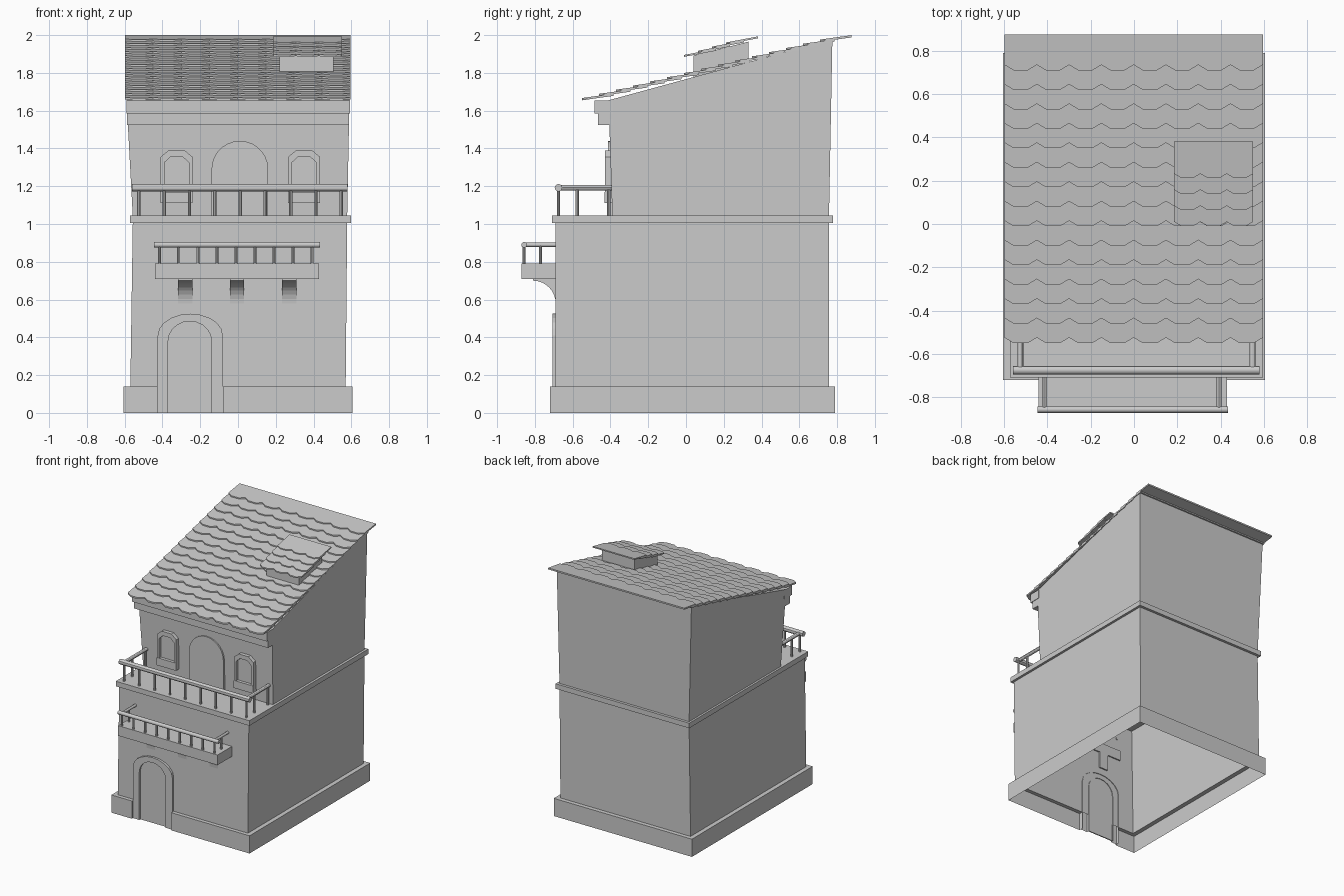
import bpy, math
from mathutils import Vector

if "Cube" in bpy.data.objects:
    bpy.data.objects.remove(bpy.data.objects["Cube"])


def mesh(name, verts, faces):
    me = bpy.data.meshes.new(name)
    me.from_pydata([tuple(v) for v in verts], [], faces)
    me.update()
    ob = bpy.data.objects.new(name, me)
    bpy.context.collection.objects.link(ob)
    return ob


def box(name, x0, x1, y0, y1, z0, z1):
    return prism_x(name, [(y0, z0), (y1, z0), (y1, z1), (y0, z1)], x0, x1)


def prism_x(name, yz, x0, x1):
    # y-z profile swept along x
    n = len(yz)
    v = [(x0, y, z) for y, z in yz] + [(x1, y, z) for y, z in yz]
    f = [(i, (i + 1) % n, n + (i + 1) % n, n + i) for i in range(n)]
    f += [tuple(range(n))[::-1], tuple(range(n, 2 * n))]
    return mesh(name, v, f)


def rod(name, a, b, r, sides=10):
    a, b = Vector(a), Vector(b)
    bpy.ops.mesh.primitive_cylinder_add(vertices=sides, radius=r, depth=(b - a).length, location=(a + b) / 2)
    ob = bpy.context.object
    ob.name = name
    ob.rotation_euler = (b - a).to_track_quat('Z', 'Y').to_euler()
    bpy.ops.object.shade_smooth_by_angle()
    return ob


def arch(x0, x1, z0, spring, top, n):
    # arched outline from lower right, over the top, to lower left
    c, r = (x0 + x1) / 2, (x1 - x0) / 2
    arc = [(c + r * math.cos(math.pi * i / n), spring + (top - spring) * math.sin(math.pi * i / n))
           for i in range(n + 1)]
    return [(x1, z0)] + arc + [(x0, z0)]


def panel(name, pts, y0, y1):
    # filled outline, front at y0
    n = len(pts)
    v = [(x, y0, z) for x, z in pts] + [(x, y1, z) for x, z in pts]
    f = [tuple(range(n))[::-1]]
    f += [(i, (i + 1) % n, n + (i + 1) % n, n + i) for i in range(n)]
    return mesh(name, v, f)


def frame(name, outer, inner, y0, y1, closed):
    # band between two outlines with outer and inner returns
    n = len(outer)
    v = [(x, y, z) for pts, y in ((outer, y1), (outer, y0), (inner, y0), (inner, y1)) for x, z in pts]
    f = []
    for i in range(n if closed else n - 1):
        j = (i + 1) % n
        f += [(k * n + i, k * n + j, (k + 1) * n + j, (k + 1) * n + i) for k in range(3)]
    return mesh(name, v, f)


def tile_roof(name, x0, x1, cols, y0, z0, rows, dy, dz, length, slope, thick, nose):
    w = (x1 - x0) / cols
    v, f = [], []
    shape = [(0, nose), (0.28, 0), (0.72, 0), (1, nose), (1, length), (0, length)]
    for r in range(rows):
        for c in range(cols):
            b = len(v)
            for t in (0, thick):
                v += [(x0 + (c + u) * w, y0 + r * dy + d, z0 + r * dz + d * slope + t) for u, d in shape]
            f += [tuple(b + i for i in range(5, -1, -1)), tuple(b + 6 + i for i in range(6))]
            f += [(b + i, b + (i + 1) % 6, b + 6 + (i + 1) % 6, b + 6 + i) for i in range(6)]
    return mesh(name, v, f)


def railing(name, xs, x0, x1, yf, ypost, yw, zb, zt, r, rs, rp):
    rod(name + "_front_rail", (x0, yf, zt), (x1, yf, zt), r, 12)
    for x in xs:
        rod(name + "_baluster", (x, yf, zb), (x, yf, zt), rp, 8)
    for x in (xs[0], xs[-1]):
        rod(name + "_side_rail", (x, yf, zt), (x, yw, zt), rs, 12)
        for y in ypost:
            rod(name + "_side_baluster", (x, y, zb), (x, y, zt), rp, 8)


# Plinth: outer skin and top ledge, open at the doorway and underneath
outer = [(-0.08, -0.69), (-0.08, -0.72), (0.605, -0.72), (0.605, 0.79),
         (-0.605, 0.79), (-0.605, -0.72), (-0.425, -0.72), (-0.425, -0.69)]
inner = [(-0.57, -0.69), (-0.57, 0.757), (0.57, 0.757), (0.57, -0.69)]
n = len(outer)
mesh("plinth", [(x, y, 0) for x, y in outer] + [(x, y, 0.14) for x, y in outer + inner],
     [(i, i + 1, n + i + 1, n + i) for i in range(n - 1)]
     + [(8, 9, 10, 19), (10, 11, 18, 19), (11, 12, 17, 18), (12, 13, 16, 17), (13, 14, 15, 16)])

# Ground storey walls
ring = [(0, 1, 5, 4), (1, 2, 6, 5), (2, 3, 7, 6), (3, 0, 4, 7)]
mesh("lower_walls",
     [(-0.57, -0.69, 0.14), (0.57, -0.69, 0.14), (0.57, 0.757, 0.14), (-0.57, 0.757, 0.14),
      (-0.557, -0.69, 1.01), (0.578, -0.69, 1.01), (0.578, 0.757, 1.01), (-0.557, 0.757, 1.01)], ring)

# Terrace slab
box("terrace_slab", -0.573, 0.597, -0.71, 0.778, 1.005, 1.045)

# Upper storey walls with sloping top
mesh("upper_walls",
     [(-0.557, -0.39, 1.04), (0.578, -0.39, 1.04), (0.578, 0.757, 1.04), (-0.557, 0.757, 1.04),
      (-0.59, -0.41, 1.655), (0.59, -0.41, 1.655), (0.59, 0.775, 1.978), (-0.59, 0.775, 1.978)],
     ring + [(4, 5, 6, 7)])

# Stepped cornice
box("cornice_lower", -0.587, 0.588, -0.465, -0.39, 1.525, 1.585)
box("cornice_upper", -0.59, 0.592, -0.485, -0.39, 1.585, 1.655)

# Tiled roof
tile_roof("roof_tiles", -0.598, 0.595, 8, -0.55, 1.655, 15, 0.09, 0.0221, 0.165, 0.14, 0.012, 0.025)

# Roof hatch with its own tiles
prism_x("roof_hatch", [(0.04, 1.77), (0.33, 1.84), (0.33, 1.965), (0.04, 1.892)], 0.22, 0.505)
tile_roof("hatch_tiles", 0.185, 0.55, 3, -0.01, 1.885, 4, 0.074, 0.022, 0.169, 0.19, 0.01, 0.02)

# Front door with arched surround
door_in = arch(-0.37, -0.14, 0, 0.38, 0.485, 10)
frame("door_surround", arch(-0.425, -0.08, 0, 0.41, 0.525, 10), door_in, -0.707, -0.685, False)
panel("front_door", door_in, -0.693, -0.685)

# Terrace door
panel("terrace_door", arch(-0.14, 0.16, 1.045, 1.29, 1.44, 14), -0.412, -0.39)

# Upper windows with frames and sills
for c in (-0.325, 0.35):
    glass = arch(c - 0.065, c + 0.065, 1.15, 1.325, 1.36, 3)
    frame("window_frame", arch(c - 0.085, c + 0.085, 1.11, 1.355, 1.395, 3), glass, -0.43, -0.39, True)
    panel("window_pane", glass, -0.408, -0.39)
    box("window_sill", c - 0.085, c + 0.085, -0.432, -0.39, 1.11, 1.17)

# Terrace railing
railing("terrace", [-0.525 + i * 0.134 for i in range(9)], -0.56, 0.58,
        -0.675, (-0.575, -0.41), -0.39, 1.04, 1.192, 0.02, 0.014, 0.009)

# Lower balcony, railing and coved brackets
box("balcony_slab", -0.44, 0.43, -0.87, -0.68, 0.71, 0.79)
railing("balcony", [-0.415 + i * 0.101 for i in range(9)], -0.445, 0.435,
        -0.857, (-0.77,), -0.685, 0.785, 0.89, 0.015, 0.011, 0.008)
cove = [(-0.81 + 0.12 * math.sin(a), 0.58 + 0.12 * math.cos(a)) for a in
        [math.pi / 2 * i / 8 for i in range(9)]]
for c in (-0.28, -0.005, 0.272):
    prism_x("balcony_bracket", [(-0.81, 0.712)] + cove + [(-0.68, 0.58), (-0.68, 0.712)], c - 0.038, c + 0.038)
